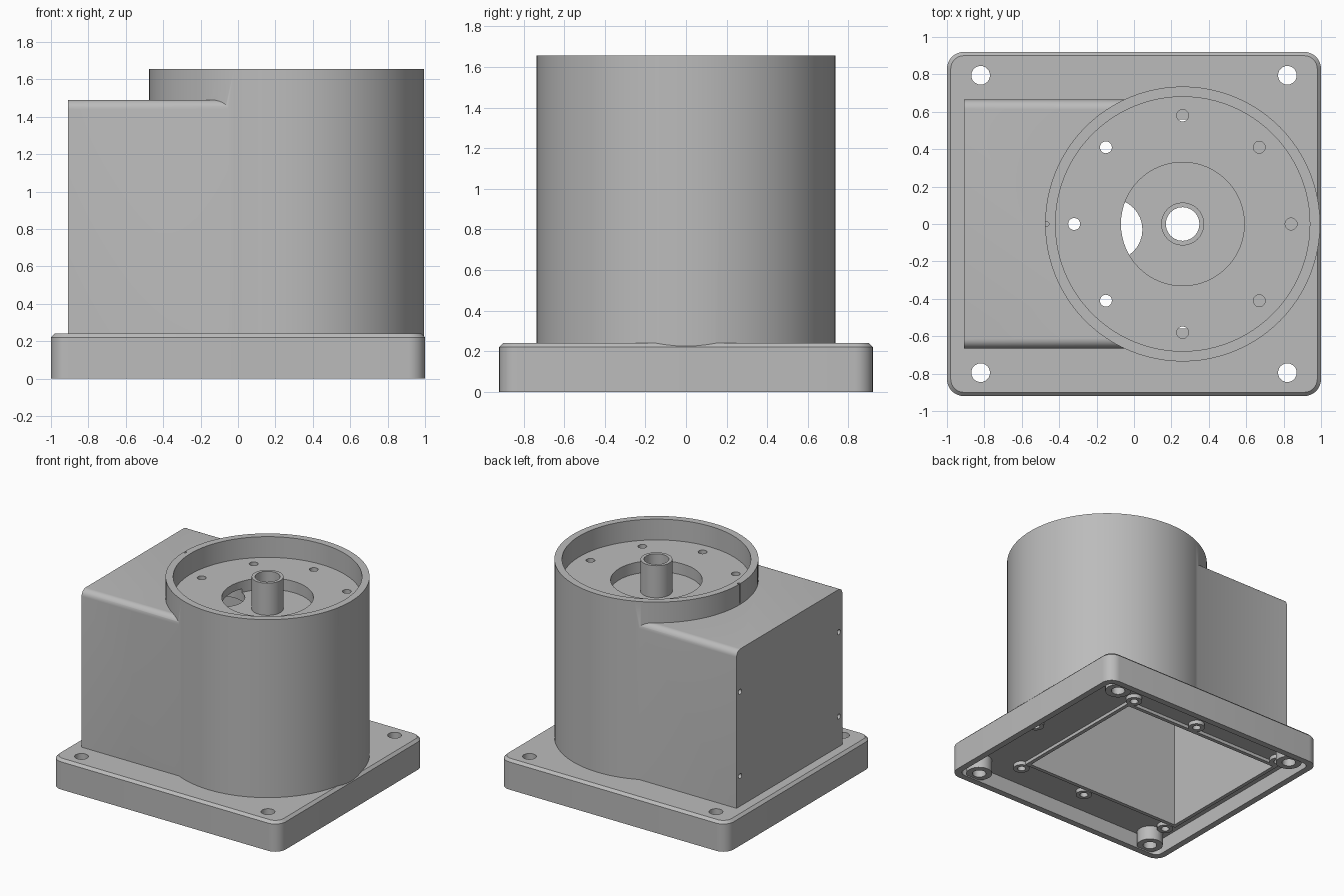
import bpy
import bmesh
from math import pi, cos, sin
from mathutils import Matrix, Vector

old = bpy.data.objects.get("Cube")
if old:
    bpy.data.objects.remove(old, do_unlink=True)

grey = bpy.data.materials.new("housing grey")
grey.use_nodes = True
grey.diffuse_color = (0.5, 0.5, 0.5, 1)
grey.node_tree.nodes["Principled BSDF"].inputs["Base Color"].default_value = (0.5, 0.5, 0.5, 1)


def finish(bm, name):
    mesh = bpy.data.meshes.new(name)
    bmesh.ops.recalc_face_normals(bm, faces=bm.faces[:])
    bm.to_mesh(mesh)
    bm.free()
    mesh.materials.append(grey)
    obj = bpy.data.objects.new(name, mesh)
    bpy.context.collection.objects.link(obj)
    return obj


def block(name, low, high, axis=None, radius=0, top_only=False, chamfer=0):
    """Box from corner to corner; edges along one axis may be rounded."""
    bm = bmesh.new()
    bmesh.ops.create_cube(bm, size=1)
    low, high = Vector(low), Vector(high)
    for v in bm.verts:
        v.co = Vector([(low[i] + high[i]) / 2 + v.co[i] * (high[i] - low[i]) for i in range(3)])
    if radius:
        edges = [e for e in bm.edges
                 if abs((e.verts[0].co - e.verts[1].co)[axis]) > 0.01
                 and (not top_only or e.verts[0].co.z > high.z - 0.01)]
        bmesh.ops.bevel(bm, geom=edges, offset=radius, segments=8, profile=0.5, affect='EDGES')
    if chamfer:
        edges = [e for e in bm.edges if all(v.co.z > high.z - 0.001 for v in e.verts)]
        bmesh.ops.bevel(bm, geom=edges, offset=chamfer, segments=1, affect='EDGES')
    return finish(bm, name)


def rod(name, x, y, z0, z1, radius, sides=24):
    bm = bmesh.new()
    bmesh.ops.create_cone(bm, cap_ends=True, segments=sides, radius1=radius, radius2=radius,
                          depth=z1 - z0, matrix=Matrix.Translation((x, y, (z0 + z1) / 2)))
    return finish(bm, name)


def combine(target, tool, operation):
    mod = target.modifiers.new("combine", 'BOOLEAN')
    mod.operation = operation
    mod.solver = 'EXACT'
    mod.object = tool
    with bpy.context.temp_override(object=target, active_object=target):
        bpy.ops.object.modifier_apply(modifier=mod.name)
    bpy.data.objects.remove(tool, do_unlink=True)


def add(tool):
    combine(housing, tool, 'UNION')


def cut(tool):
    combine(housing, tool, 'DIFFERENCE')


def smooth(obj):
    bpy.ops.object.select_all(action='DESELECT')
    obj.select_set(True)
    bpy.context.view_layer.objects.active = obj
    bpy.ops.object.shade_smooth_by_angle(angle=pi / 6)


CX = 0.26                       # tower axis
FLOOR = 1.49                    # floor of the top recess
SIGNS = [(sx, sy) for sx in (-1, 1) for sy in (-1, 1)]

# Flanged base, hollow underneath
housing = block("housing", (-1, -0.92, 0), (1, 0.92, 0.24), axis=2, radius=0.09, chamfer=0.02)
cut(block("base_recess", (-0.95, -0.87, -0.1), (0.95, 0.87, 0.12), axis=2, radius=0.05))

# Corner bosses, screw bosses and the lip around the opening
corners = [(sx * 0.82, sy * 0.795) for sx, sy in SIGNS]
screws = [(x, sy * 0.645) for x in (-0.84, -0.06, 0.54) for sy in (-1, 1)] + [(0.86, -0.1)]
for x, y in corners:
    add(rod("corner_boss", x, y, 0.01, 0.15, 0.095))
for x, y in screws:
    add(rod("screw_boss", x, y, 0.09, 0.16, 0.06))
add(block("opening_lip", (-0.89, -0.59, 0.095), (0.55, 0.59, 0.17)))

# Box wing and round tower
add(block("box_wing", (-0.91, -0.665, 0.2), (CX, 0.665, FLOOR), axis=0, radius=0.05, top_only=True))
add(rod("tower", CX, 0, 0.19, 1.655, 0.735, 96))

# Inner cavity, top recess and bearing pocket
cut(block("cavity", (-0.86, -0.56, -0.1), (0.52, 0.56, 1.33)))
cut(rod("top_recess", CX, 0, FLOOR, 1.8, 0.68, 96))
cut(rod("pocket", CX, 0, 1.4, 1.6, 0.33, 64))
cut(rod("cable_opening", -0.12, -0.03, 1.2, 1.43, 0.165, 32))
cut(rod("shaft_hole", CX, 0, 1.2, 1.6, 0.09))

# Ring of bolt holes in the recess floor
for i in range(8):
    a = i * pi / 4
    cut(rod("bolt_hole", CX + 0.58 * cos(a), 0.58 * sin(a), 1.25, 1.6, 0.032, 20))

# Mounting holes, screw holes and the index notch
for x, y in corners:
    cut(rod("mounting_hole", x, y, -0.1, 0.4, 0.05))
for x, y in screws:
    cut(rod("screw_hole", x, y, -0.1, 0.2, 0.03, 16))
cut(rod("index_notch", -0.466, 0, FLOOR + 0.01, 1.7, 0.012, 12))

# Cover screw holes in the end of the box
for sy in (-1, 1):
    for z in (0.48, 1.15):
        tool = rod("cover_hole", 0, 0, -0.1, 0.1, 0.02, 16)
        tool.data.transform(Matrix.Translation((-0.91, sy * 0.62, z)) @ Matrix.Rotation(pi / 2, 4, 'Y'))
        cut(tool)

# Central tube
tube = rod("central_tube", CX, 0, 1.36, 1.655, 0.115, 32)
combine(tube, rod("tube_bore", CX, 0, 1.2, 1.8, 0.09), 'DIFFERENCE')

smooth(housing)
smooth(tube)
